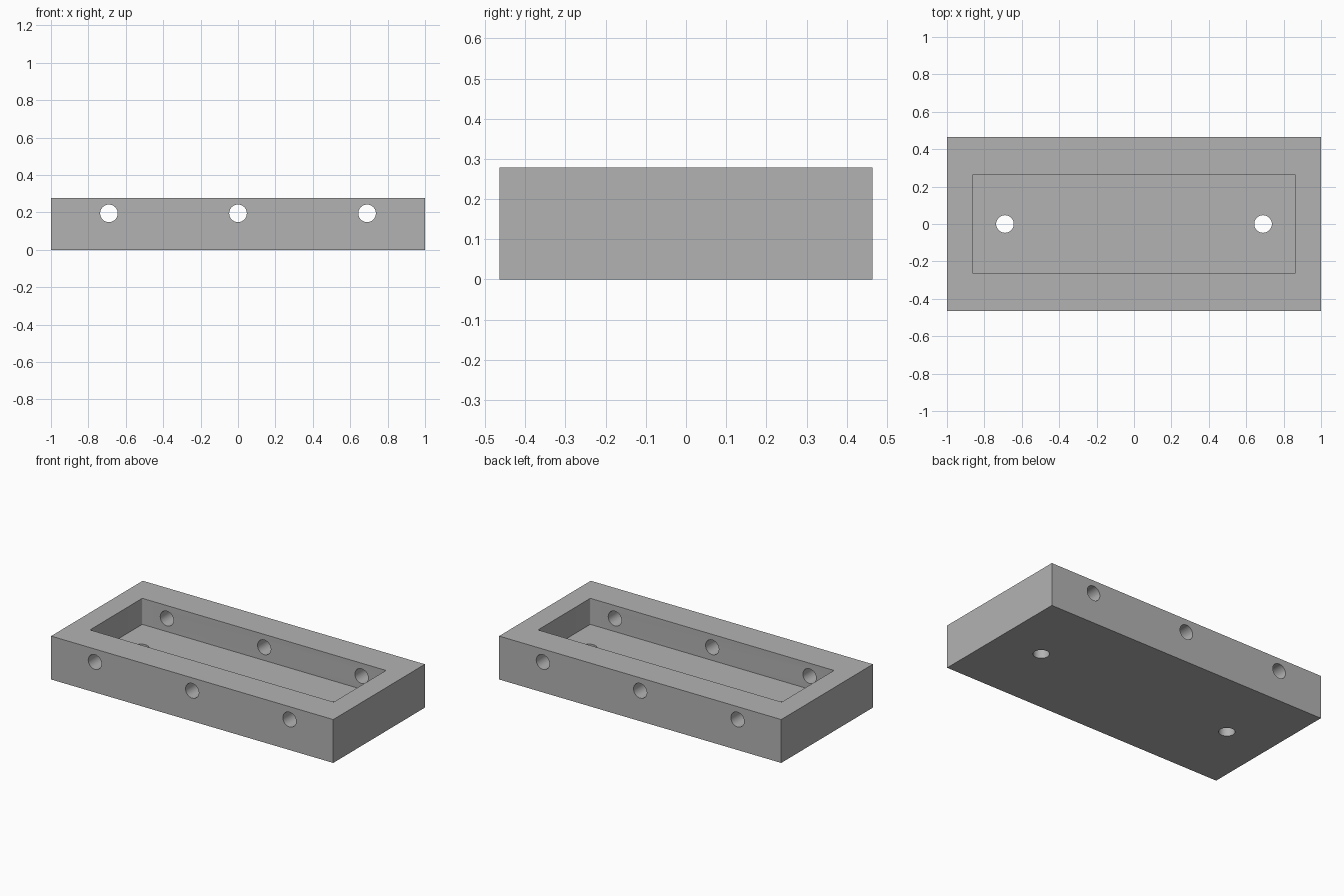
import bpy
import math

if "Cube" in bpy.data.objects:
    bpy.data.objects.remove(bpy.data.objects["Cube"])

L, W, H = 2.0, 0.928, 0.278        # outer block
PX, PY, FLOOR = 1.728, 0.53, 0.111  # pocket size and floor height
HOLE_R, HOLE_X, HOLE_Z = 0.047, 0.69, 0.195

grey = bpy.data.materials.new("plain_grey")
grey.diffuse_color = (0.45, 0.45, 0.45, 1)
grey.use_nodes = True
grey.node_tree.nodes["Principled BSDF"].inputs["Base Color"].default_value = grey.diffuse_color


def box(name, size, loc):
    bpy.ops.mesh.primitive_cube_add(size=1, location=loc)
    ob = bpy.context.object
    ob.name = name
    ob.scale = size
    bpy.ops.object.transform_apply(location=False, rotation=False, scale=True)
    ob.data.materials.append(grey)
    return ob


def drill(name, depth, loc, rot=(0, 0, 0)):
    bpy.ops.mesh.primitive_cylinder_add(vertices=48, radius=HOLE_R, depth=depth,
                                        location=loc, rotation=rot)
    ob = bpy.context.object
    ob.name = name
    ob.data.materials.append(grey)
    return ob


def apply_mod(ob, mod):
    bpy.context.view_layer.objects.active = ob
    bpy.ops.object.modifier_apply(modifier=mod.name)


tray = box("tray", (L, W, H), (0, 0, H / 2))

# Pocket with slightly rounded vertical corners
pocket = box("pocket_cutter", (PX, PY, 0.4), (0, 0, FLOOR + 0.2))
bev = pocket.modifiers.new("corners", 'BEVEL')
bev.limit_method = 'WEIGHT'
bev.width, bev.segments = 0.008, 4
weights = pocket.data.attributes.new("bevel_weight_edge", 'FLOAT', 'EDGE')
for e in pocket.data.edges:
    a, b = (pocket.data.vertices[i].co for i in e.vertices)
    weights.data[e.index].value = 1.0 if abs(a.z - b.z) > 0.1 else 0.0
apply_mod(pocket, bev)
cutters = [pocket]

# Holes through both long walls
for x in (-HOLE_X, 0, HOLE_X):
    cutters.append(drill("wall_hole_cutter", 1.4, (x, 0, HOLE_Z), (math.pi / 2, 0, 0)))

# Holes through the floor
for x in (-HOLE_X, HOLE_X):
    cutters.append(drill("floor_hole_cutter", 0.25, (x, 0, 0.03)))

# Cut the block and discard the cutters
for c in cutters:
    c.hide_render = True
    cut = tray.modifiers.new("cut", 'BOOLEAN')
    cut.operation, cut.solver, cut.object = 'DIFFERENCE', 'EXACT', c
    apply_mod(tray, cut)
    bpy.data.objects.remove(c, do_unlink=True)

bpy.ops.object.select_all(action='DESELECT')
tray.select_set(True)
bpy.context.view_layer.objects.active = tray
bpy.ops.object.shade_smooth_by_angle(angle=math.radians(30))
